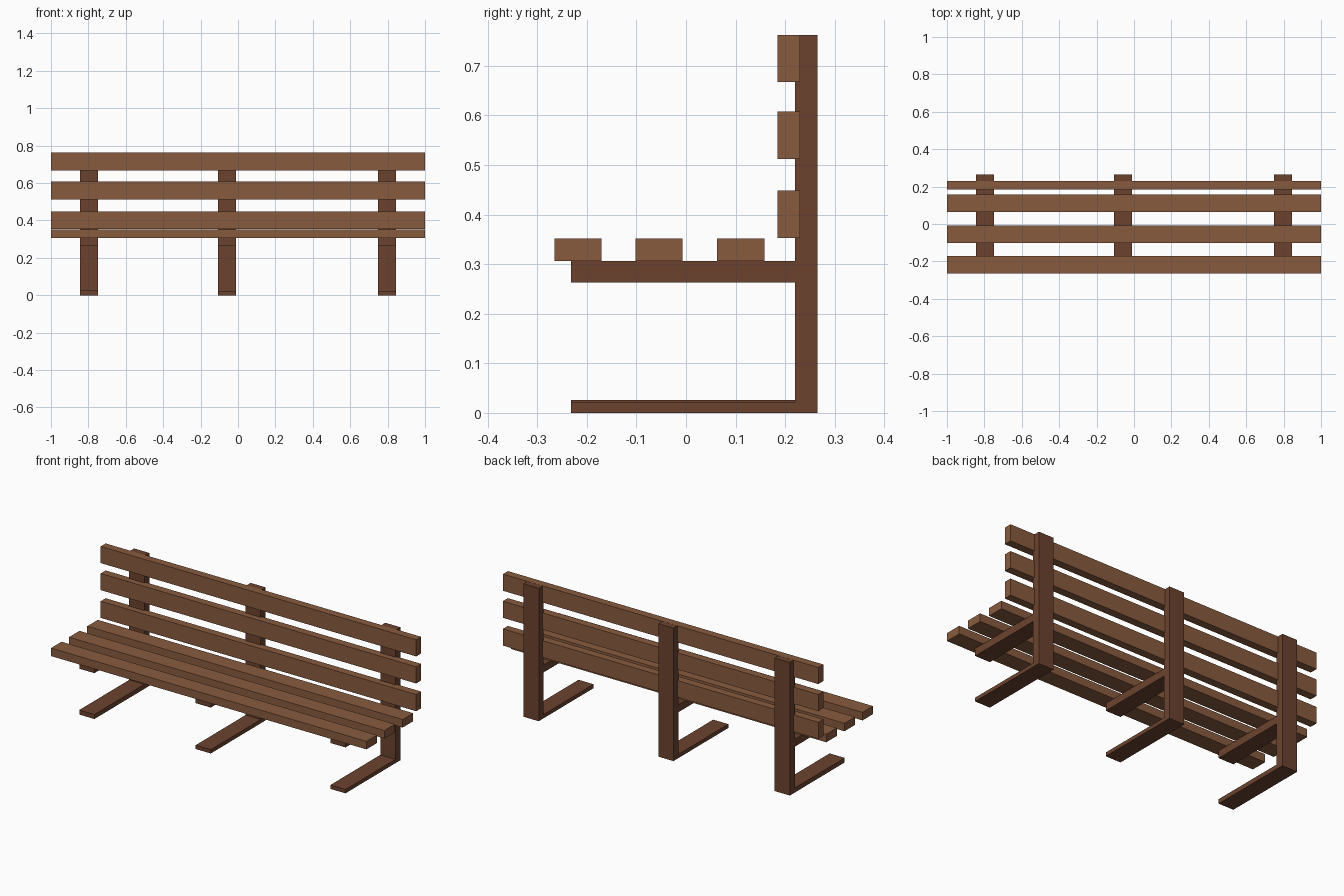
import bpy, bmesh

if "Cube" in bpy.data.objects:
    bpy.data.objects.remove(bpy.data.objects["Cube"])

def material(name, rgb):
    m = bpy.data.materials.new(name)
    m.diffuse_color = (*rgb, 1)
    m.use_nodes = True
    m.node_tree.nodes["Principled BSDF"].inputs["Base Color"].default_value = m.diffuse_color
    return m

slat_wood = material("slat_wood", (0.25, 0.105, 0.048))
frame_wood = material("frame_wood", (0.15, 0.055, 0.028))

def extrude_x(name, profile, x0, x1, mat):
    """Extrude a (y, z) outline from x0 to x1."""
    bm = bmesh.new()
    face = bm.faces.new([bm.verts.new((x0, y, z)) for y, z in profile])
    out = bmesh.ops.extrude_face_region(bm, geom=[face])
    verts = [g for g in out["geom"] if isinstance(g, bmesh.types.BMVert)]
    bmesh.ops.translate(bm, verts=verts, vec=(x1 - x0, 0, 0))
    bmesh.ops.recalc_face_normals(bm, faces=bm.faces)
    me = bpy.data.meshes.new(name)
    bm.to_mesh(me)
    bm.free()
    me.materials.append(mat)
    ob = bpy.data.objects.new(name, me)
    bpy.context.collection.objects.link(ob)
    return ob

def rect(y0, y1, z0, z1):
    return [(y0, z0), (y1, z0), (y1, z1), (y0, z1)]

# Supports: foot, post and seat arm in one outline
FRONT, POST, BACK = -0.232, 0.22, 0.265
for side, x, foot in (("left", -0.796, 0.026), ("middle", -0.058, 0.022), ("right", 0.796, 0.022)):
    outline = [(FRONT, 0), (BACK, 0), (BACK, 0.762), (POST, 0.762),
               (POST, 0.306), (FRONT, 0.306), (FRONT, 0.263), (POST, 0.263),
               (POST, foot), (FRONT, foot)]
    extrude_x(f"{side}_support", outline, x - 0.048, x + 0.048, frame_wood)

# Seat slats
for i, y in enumerate((-0.265, -0.102, 0.063)):
    extrude_x(f"seat_slat_{i + 1}", rect(y, y + 0.095, 0.306, 0.352), -1, 1, slat_wood)

# Backrest slats, let slightly into the posts
for i, z in enumerate((0.353, 0.512, 0.667)):
    extrude_x(f"back_slat_{i + 1}", rect(0.185, 0.23, z, z + 0.0955), -1, 1, slat_wood)
